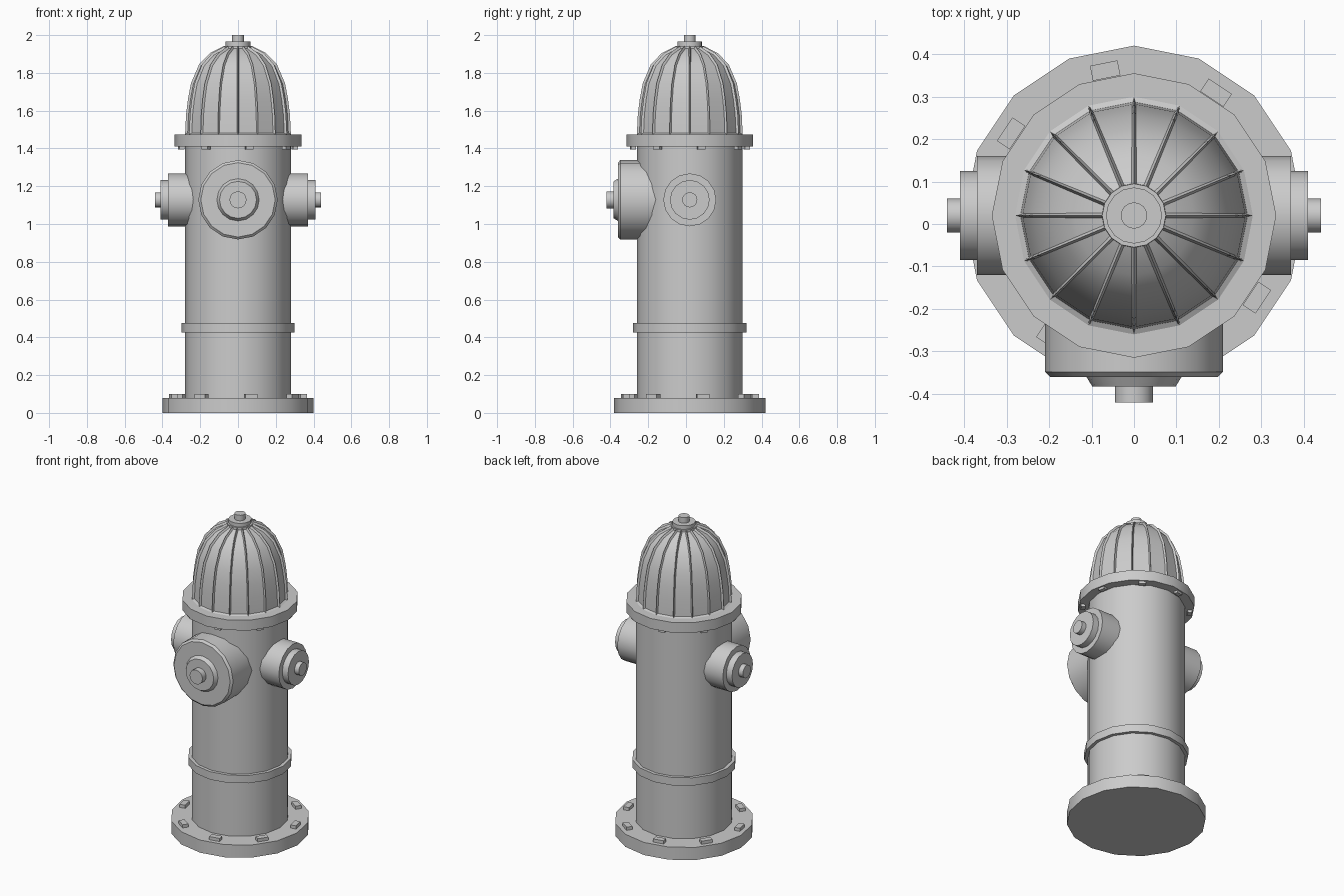
import bpy, bmesh, math
from mathutils import Matrix, Vector

SIDES = 16
AXIS_Y = 0.02      # body axis
OUTLET_Z = 1.128   # height of the outlet centres

if "Cube" in bpy.data.objects:
    bpy.data.objects.remove(bpy.data.objects["Cube"])

grey = bpy.data.materials.new("plain_grey")
grey.use_nodes = True
colour = (0.6, 0.6, 0.6, 1)
grey.diffuse_color = colour
grey.node_tree.nodes["Principled BSDF"].inputs["Base Color"].default_value = colour


def finish(name, bm, matrix, smooth=True):
    bmesh.ops.recalc_face_normals(bm, faces=bm.faces)
    mesh = bpy.data.meshes.new(name)
    bm.to_mesh(mesh)
    bm.free()
    mesh.transform(matrix)
    mesh.materials.append(grey)
    obj = bpy.data.objects.new(name, mesh)
    bpy.context.collection.objects.link(obj)
    if smooth:
        bpy.ops.object.select_all(action="DESELECT")
        obj.select_set(True)
        bpy.context.view_layer.objects.active = obj
        bpy.ops.object.shade_smooth_by_angle(angle=math.radians(30))
    return obj


def lathe(profile):
    """Capped solid of revolution; returns the bmesh and its columns of side faces."""
    bm = bmesh.new()
    rings = []
    for r, h in profile:
        turns = [math.tau * i / SIDES for i in range(SIDES)]
        rings.append([bm.verts.new((r * math.cos(a), r * math.sin(a), h)) for a in turns])
    columns = []
    for i in range(SIDES):
        j = (i + 1) % SIDES
        columns.append([bm.faces.new((lo[i], lo[j], up[j], up[i]))
                        for lo, up in zip(rings, rings[1:])])
    bm.faces.new(rings[0][::-1])
    bm.faces.new(rings[-1])
    return bm, columns


upright = Matrix.Translation((0, AXIS_Y, 0))

# Barrel, base, rings and top nut
for name, radius, low, high in [
    ("base_plate", 0.40, 0, 0.08),
    ("barrel", 0.28, 0.08, 1.41),
    ("lower_ring", 0.30, 0.425, 0.475),
    ("bonnet_flange", 0.335, 1.41, 1.475),
    ("top_collar", 0.066, 1.935, 1.965),
    ("top_nut", 0.031, 1.965, 2.0),
]:
    finish(name, lathe([(radius, low), (radius, high)])[0], upright)

# Bonnet: every panel is sunk, leaving ribs between them
bm, columns = lathe([(0.28, 1.475), (0.275, 1.58), (0.265, 1.66), (0.249, 1.745),
                     (0.206, 1.845), (0.148, 1.905), (0.075, 1.942)])
bm.normal_update()
for column in columns:
    bmesh.ops.inset_region(bm, faces=column, thickness=0.007, depth=-0.012,
                           use_boundary=True, use_even_offset=True)
finish("ribbed_bonnet", bm, upright)

# Outlets, turned so that each profile runs outward from the barrel
side_profiles = {
    "outlet": [(0.14, 0.15), (0.14, 0.37)],
    "outlet_cap": [(0.105, 0.36), (0.105, 0.41)],
    "outlet_nut": [(0.04, 0.40), (0.04, 0.44)],
}
front_profiles = {
    "outlet": [(0.21, 0.10), (0.21, 0.368), (0.197, 0.38)],
    "outlet_cap": [(0.115, 0.375), (0.098, 0.403)],
    "outlet_nut": [(0.045, 0.395), (0.045, 0.44)],
}
for side, direction, profiles in [
    ("left", (1, 0, 0), side_profiles),
    ("right", (-1, 0, 0), side_profiles),
    ("front", (0, -1, 0), front_profiles),
]:
    turn = Vector(direction).to_track_quat("Z", "Y").to_matrix().to_4x4()
    place = Matrix.Translation((0, AXIS_Y, OUTLET_Z)) @ turn
    for part, profile in profiles.items():
        finish(f"{side}_{part}", lathe(profile)[0], place)

# Bolts on the base plate and under the bonnet flange
for name, ring, z, size in [
    ("base_bolt", 0.348, 0.085, (0.036, 0.066, 0.03)),
    ("flange_bolt", 0.307, 1.41, (0.026, 0.04, 0.03)),
]:
    for k in range(8):
        angle = math.tau * (k + 0.25) / 8
        bm = bmesh.new()
        bmesh.ops.create_cube(bm, size=1)
        place = (upright @ Matrix.Rotation(angle, 4, "Z")
                 @ Matrix.Translation((ring, 0, z)) @ Matrix.Diagonal((*size, 1)))
        finish(f"{name}_{k + 1}", bm, place, smooth=False)
